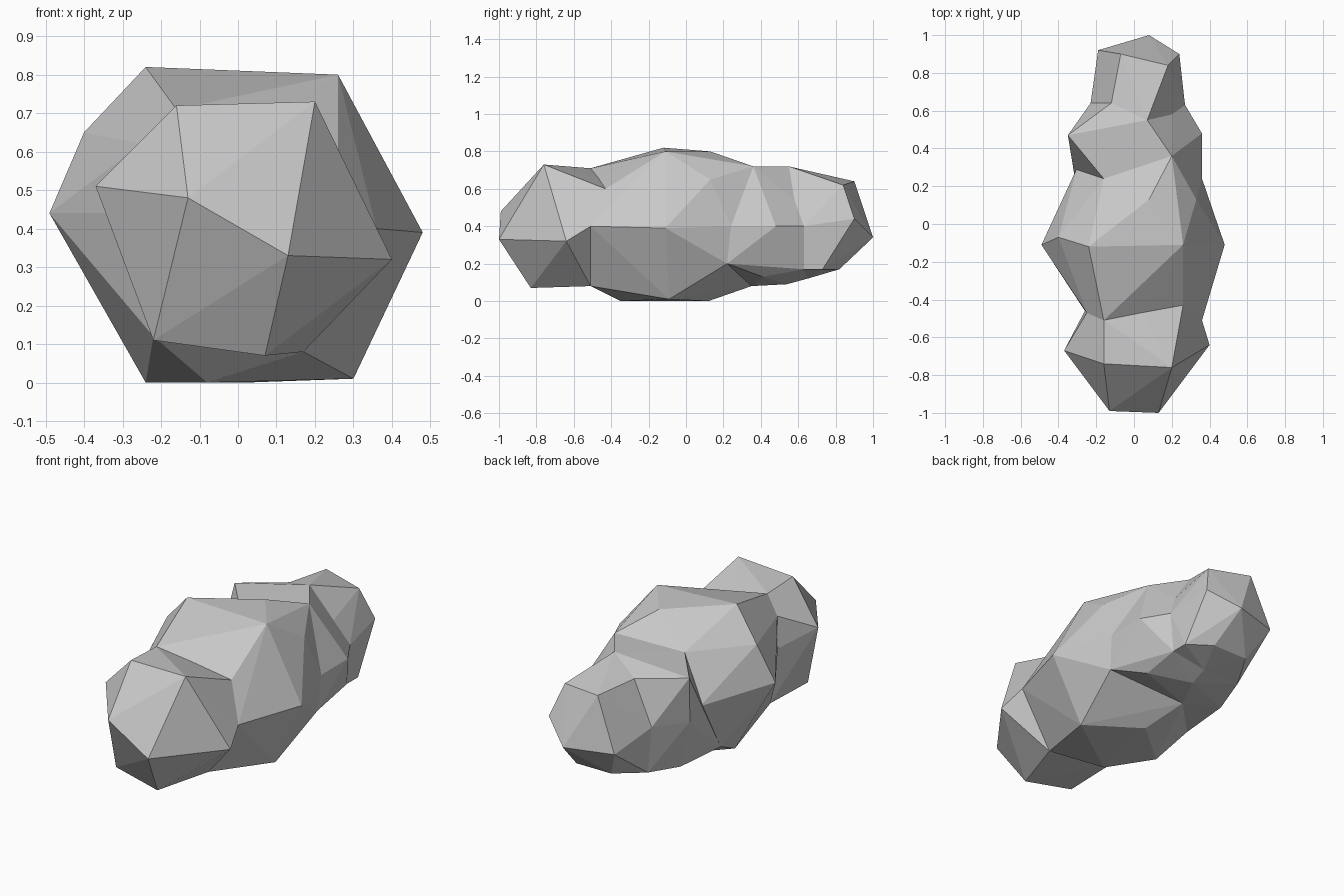
import bpy
import bmesh
from mathutils import Vector

default_cube = bpy.data.objects.get("Cube")
if default_cube:
    bpy.data.objects.remove(default_cube, do_unlink=True)

# Stone material
stone = bpy.data.materials.new("grey stone")
stone.use_nodes = True
stone_colour = (0.58, 0.58, 0.58, 1.0)
stone.diffuse_color = stone_colour
shader = stone.node_tree.nodes["Principled BSDF"]
shader.inputs["Base Color"].default_value = stone_colour
shader.inputs["Roughness"].default_value = 0.9

# Creases where neighbouring lumps meet
front_crease = [(.36, -.51, .4), (.26, -.43, .6), (.04, -.47, .66), (-.16, -.51, .71),
                (-.25, -.47, .62), (-.26, -.46, .44), (-.22, -.45, .12), (.17, -.51, .08)]
middle_crease = [(.36, .24, .4), (.35, .22, .2), (.2, .36, .72), (-.16, .24, .66),
                 (-.3, .3, .41), (-.29, .1, .1), (-.05, .35, .08)]
rear_crease = [(.27, .63, .4), (.25, .63, .17), (.2, .58, .54), (.07, .55, .72),
               (-.12, .64, .65), (-.23, .64, .4), (-.2, .63, .13), (.05, .65, .12)]

# Outer corners of each lump
front_corners = [(-.13, -.99, .48), (.13, -1, .33), (-.16, -.74, .72), (.2, -.76, .73),
                 (-.37, -.67, .51), (.4, -.64, .32), (-.22, -.79, .11), (.07, -.83, .07)]
middle_corners = [(-.24, -.12, .82), (.26, -.11, .8), (-.49, -.11, .44), (.48, -.11, .39),
                  (-.24, -.1, 0), (.3, -.09, .01), (-.08, -.35, 0), (.08, .13, .8),
                  (.33, .13, .65), (-.4, -.07, .65), (.02, .12, 0)]
rear_corners = [(-.35, .47, .65), (-.34, .45, .39), (-.26, .42, .1), (.36, .48, .4),
                (.25, .41, .13), (.04, .54, .09)]
tail_corners = [(.08, 1, .34), (-.19, .92, .34), (.24, .9, .44), (.18, .84, .62),
                (-.07, .9, .64), (-.1, .82, .17), (.12, .82, .17), (.25, .73, .17)]


def add_lump(mesh, corners, *creases):
    """Wrap one convex lump around its corners, leaving it open at each crease."""
    lump = bmesh.new()
    points = corners + [point for crease in creases for point in crease]
    for point in points:
        lump.verts.new(point)
    bmesh.ops.convex_hull(lump, input=lump.verts)

    def on_crease(face, crease):
        return all(any((vert.co - Vector(point)).length < .001 for point in crease)
                   for vert in face.verts)

    caps = [face for face in lump.faces
            if any(on_crease(face, crease) for crease in creases)]
    bmesh.ops.delete(lump, geom=caps, context='FACES')
    loose = [vert for vert in lump.verts if not vert.link_faces]
    bmesh.ops.delete(lump, geom=loose, context='VERTS')
    part = bpy.data.meshes.new("lump")
    lump.to_mesh(part)
    lump.free()
    mesh.from_mesh(part)
    bpy.data.meshes.remove(part)


# Join the lumps into one faceted boulder
boulder = bmesh.new()
add_lump(boulder, front_corners, front_crease)
add_lump(boulder, middle_corners, front_crease, middle_crease)
add_lump(boulder, rear_corners, middle_crease, rear_crease)
add_lump(boulder, tail_corners, rear_crease)
bmesh.ops.remove_doubles(boulder, verts=boulder.verts, dist=.002)
bmesh.ops.holes_fill(boulder, edges=boulder.edges, sides=0)
bmesh.ops.recalc_face_normals(boulder, faces=boulder.faces)

boulder_mesh = bpy.data.meshes.new("boulder")
boulder.to_mesh(boulder_mesh)
boulder.free()
boulder_mesh.materials.append(stone)
bpy.context.collection.objects.link(bpy.data.objects.new("boulder", boulder_mesh))
